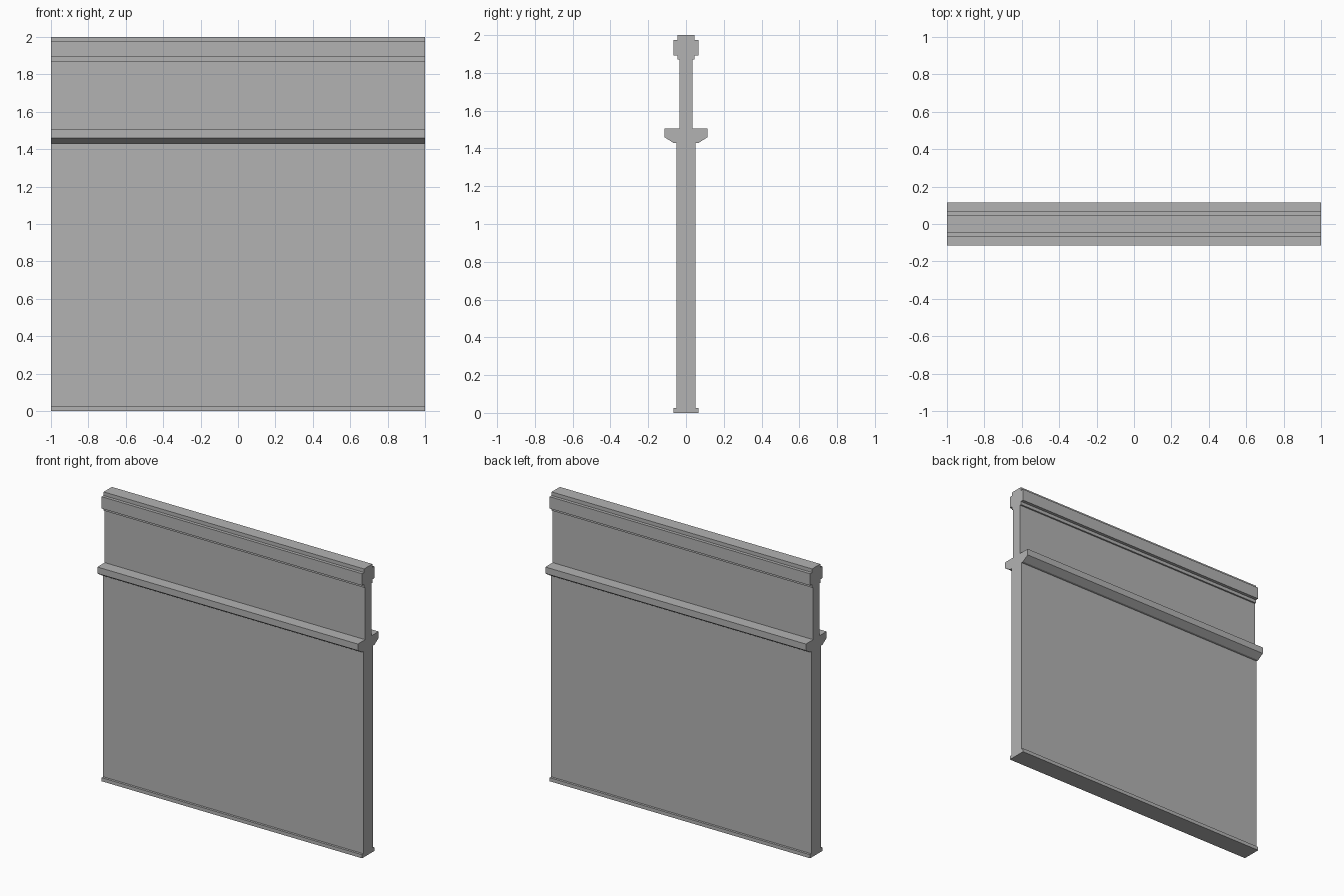
import bpy
import bmesh

default_cube = bpy.data.objects.get("Cube")
if default_cube:
    bpy.data.objects.remove(default_cube, do_unlink=True)

LENGTH = 2.0

# One plain grey for the whole wall
grey = bpy.data.materials.new("plain_grey")
grey.use_nodes = True
colour = (0.45, 0.45, 0.45, 1.0)
grey.diffuse_color = colour
grey.node_tree.nodes["Principled BSDF"].inputs["Base Color"].default_value = colour

# Half cross-section as (half thickness, height), from the floor up
half_profile = [
    (0.067, 0.0), (0.067, 0.025),        # foot strip
    (0.051, 0.025), (0.051, 1.43),       # lower panel
    (0.068, 1.43), (0.114, 1.46),        # sloped underside of ledge
    (0.114, 1.505), (0.034, 1.505),      # ledge top
    (0.034, 1.87), (0.045, 1.87),        # upper panel and neck
    (0.045, 1.893), (0.067, 1.893),      # handrail
    (0.067, 1.975), (0.045, 1.975),
    (0.045, 2.0),                        # top cap
]


def extrude_profile(name, half, length, material):
    """Mirror a half profile front to back and extrude it along x."""
    outline = half + [(-y, z) for y, z in reversed(half)]
    bm = bmesh.new()
    cap = bm.faces.new([bm.verts.new((-length / 2, y, z)) for y, z in outline])
    result = bmesh.ops.extrude_face_region(bm, geom=[cap], use_keep_orig=True)
    moved = [g for g in result["geom"] if isinstance(g, bmesh.types.BMVert)]
    bmesh.ops.translate(bm, verts=moved, vec=(length, 0, 0))
    bmesh.ops.recalc_face_normals(bm, faces=bm.faces)
    mesh = bpy.data.meshes.new(name)
    bm.to_mesh(mesh)
    bm.free()
    mesh.materials.append(material)
    obj = bpy.data.objects.new(name, mesh)
    bpy.context.collection.objects.link(obj)
    return obj


extrude_profile("parapet_wall", half_profile, LENGTH, grey)
